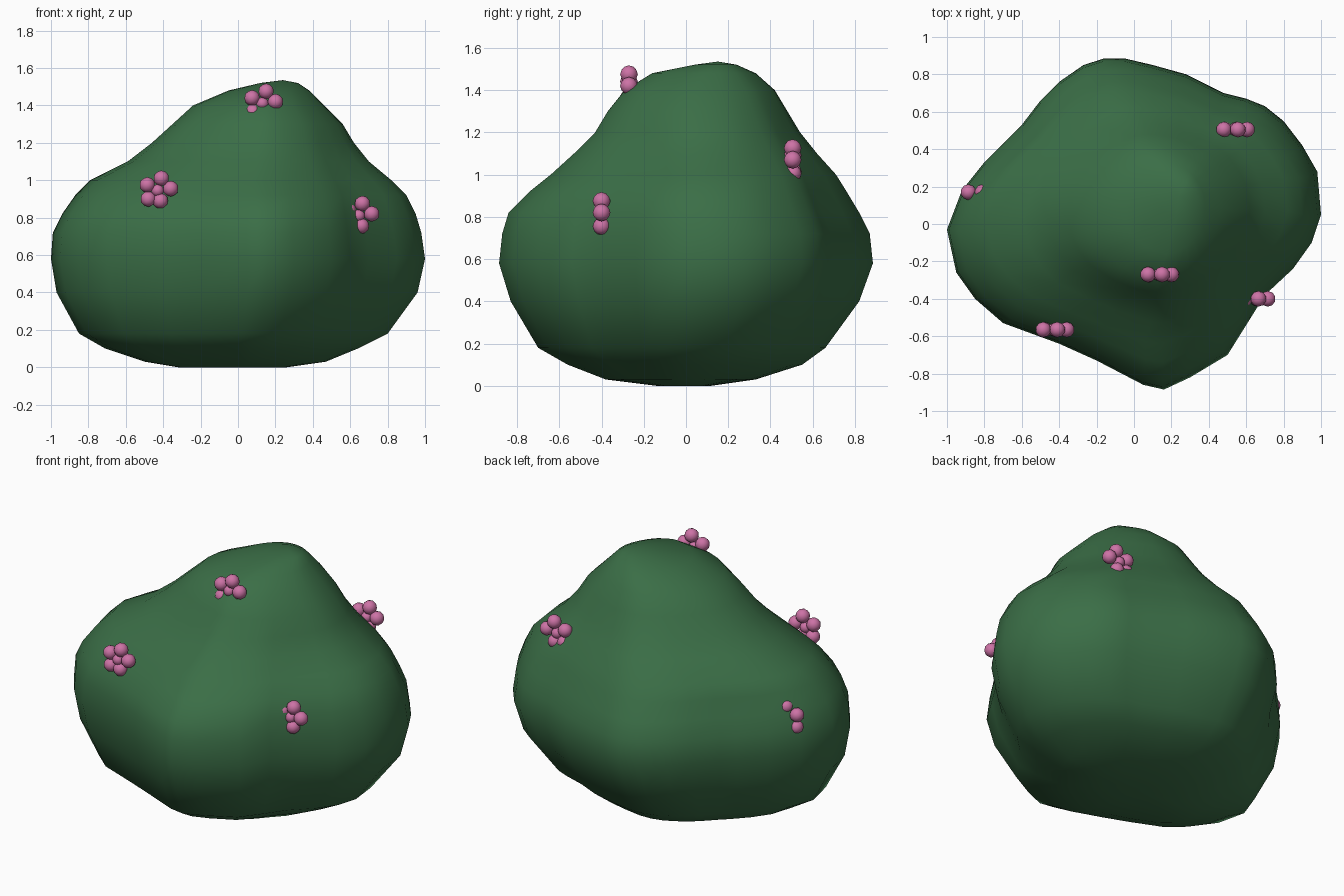
import bpy
import bmesh
import math
from mathutils import Matrix, Vector

default_cube = bpy.data.objects.get("Cube")
if default_cube:
    bpy.data.objects.remove(default_cube, do_unlink=True)


def make_material(name, colour):
    material = bpy.data.materials.new(name)
    material.use_nodes = True
    material.diffuse_color = colour
    shader = material.node_tree.nodes["Principled BSDF"]
    shader.inputs["Base Color"].default_value = colour
    shader.inputs["Roughness"].default_value = 0.8
    return material


def make_object(name, mesh_builder, material):
    mesh_builder.normal_update()
    mesh = bpy.data.meshes.new(name)
    mesh_builder.to_mesh(mesh)
    mesh_builder.free()
    mesh.materials.append(material)
    mesh.polygons.foreach_set("use_smooth", [True] * len(mesh.polygons))
    obj = bpy.data.objects.new(name, mesh)
    bpy.context.collection.objects.link(obj)
    return obj


leaf_green = make_material("leaf green", (.043, .156, .062, 1))
blossom_pink = make_material("blossom pink", (.61, .17, .38, 1))

# Widest outline of the bush, counter-clockwise from the +x side
outline = [
    (1, .05), (.98, .28), (.9, .42), (.8, .55), (.7, .63), (.6, .67),
    (.48, .7), (.28, .8), (.1, .85), (-.05, .885), (-.16, .885), (-.27, .85),
    (-.4, .76), (-.5, .66), (-.6, .53), (-.67, .46), (-.8, .33), (-.92, .18),
    (-1, -.03), (-.95, -.26), (-.85, -.4), (-.7, -.53), (-.4, -.64),
    (-.2, -.73), (.05, -.86), (.16, -.885), (.3, -.82), (.5, -.7),
    (.6, -.54), (.7, -.38), (.85, -.24), (.95, -.1),
]

# Height, left and right limits, front and back limits of each layer
layers = [
    (0, -.32, .26, -.14, .12),
    (.03, -.5, .47, -.38, .33),
    (.1, -.71, .64, -.56, .55),
    (.18, -.85, .8, -.7, .66),
    (.4, -.97, .96, -.83, .82),
    (.58, -1, 1, -.885, .885),
    (.72, -.99, .98, -.87, .87),
    (.82, -.94, .95, -.84, .82),
    (.92, -.87, .9, -.74, .76),
    (1, -.79, .82, -.64, .71),
    (1.1, -.59, .7, -.53, .62),
    (1.2, -.46, .62, -.43, .54),
    (1.3, -.35, .56, -.37, .48),
    (1.4, -.24, .46, -.29, .42),
    (1.48, -.05, .38, -.16, .33),
    (1.52, .12, .32, .04, .24),
]


def layer_points(height, left, right, front, back):
    """Fit the outline, rounder towards the top and bottom, to the limits."""
    round_off = .8 * min(1, max(0, (height - .85) / .5, (.25 - height) / .4))
    points = []
    for x, y in outline:
        angle = math.atan2(y / .885, x)
        circle = Vector((math.cos(angle), math.sin(angle)))
        points.append(Vector((x, y / .885)).lerp(circle, round_off))
    xs, ys = [p.x for p in points], [p.y for p in points]

    def fit(value, values, low, high):
        span = max(values) - min(values)
        return low + (value - min(values)) / span * (high - low)

    return [(fit(p.x, xs, left, right), fit(p.y, ys, front, back), height)
            for p in points]


# Bush body: stacked layers, closed with a fan at each end
bm = bmesh.new()
rings = [[bm.verts.new(p) for p in layer_points(*layer)] for layer in layers]
count = len(outline)
for lower, upper in zip(rings, rings[1:]):
    for i in range(count):
        j = (i + 1) % count
        bm.faces.new((lower[i], lower[j], upper[j], upper[i]))
bottom = bm.verts.new((0, 0, 0))
crown = bm.verts.new((.24, .15, 1.535))
for i in range(count):
    j = (i + 1) % count
    bm.faces.new((rings[0][j], rings[0][i], bottom))
    bm.faces.new((rings[-1][i], rings[-1][j], crown))
make_object("bush_body", bm, leaf_green)

# Blossoms: five round petals about a smaller centre, all facing the front
petals = [(-.055, .03), (.02, .065), (.07, .01), (.015, -.055), (-.05, -.045)]
blossoms = {
    "front_blossom": (-.43, -.565, .945),
    "top_blossom": (.13, -.27, 1.41),
    "left_blossom": (.645, -.4, .81),
    "back_blossom": (.535, .505, 1.06),
    "right_blossom": (-.83, .17, .77),
}
for name, centre in blossoms.items():
    bm = bmesh.new()
    balls = [(x, z, .042) for x, z in petals] + [(0, 0, .034)]
    for x, z, radius in balls:
        place = Matrix.Translation(Vector(centre) + Vector((x, 0, z)))
        bmesh.ops.create_icosphere(bm, subdivisions=2, radius=radius,
                                   matrix=place)
    make_object(name, bm, blossom_pink)
